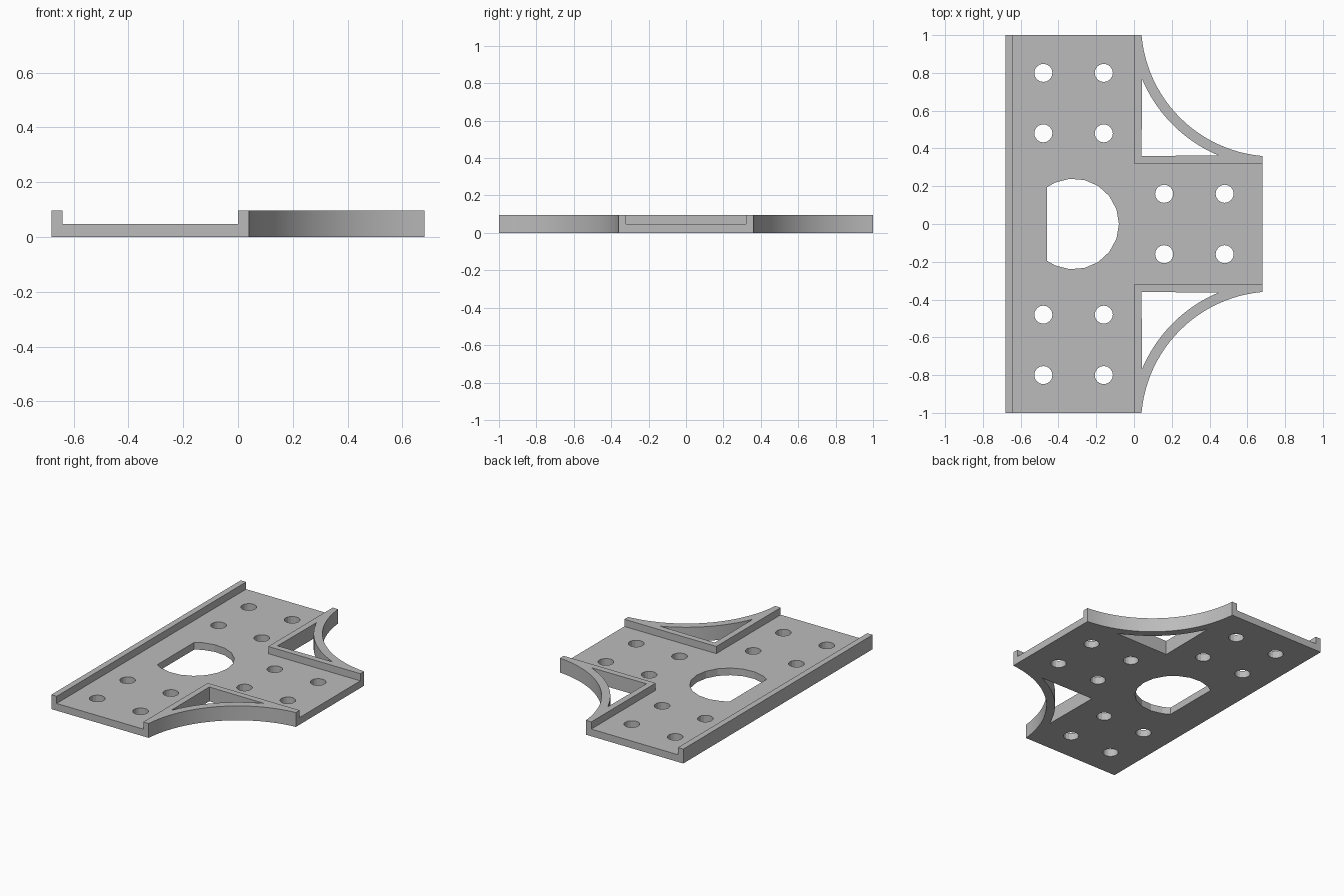
import bpy, bmesh, math

if "Cube" in bpy.data.objects:
    bpy.data.objects.remove(bpy.data.objects["Cube"])

FLOOR, TOP = 0.048, 0.096      # floor height, rim height
CX, CY = 0.74, 1.06            # centre of the concave corner arcs
R_OUT, R_IN = 0.7026, 0.756    # outer face and inner face of the arc webs


def circle(x, y, r, n):
    return [(x + r * math.cos(2 * math.pi * i / n),
             y + r * math.sin(2 * math.pi * i / n)) for i in range(n)]


def arc(r, start, end, n=24):
    """Arc about the corner centre, from one point's angle to another's."""
    a = math.atan2(start[1] - CY, start[0] - CX) % (2 * math.pi)
    b = math.atan2(end[1] - CY, end[0] - CX) % (2 * math.pi)
    return [(CX + r * math.cos(a + (b - a) * i / n),
             CY + r * math.sin(a + (b - a) * i / n)) for i in range(n + 1)]


def flip(pts):
    return [(x, -y) for x, y in reversed(pts)]


def prism(name, loops, z0, z1):
    """Solid from a filled outline with holes, extruded from z0 to z1."""
    cu = bpy.data.curves.new(name + "_outline", 'CURVE')
    cu.dimensions, cu.fill_mode = '2D', 'BOTH'
    cu.extrude = (z1 - z0) / 2
    for pts in loops:
        sp = cu.splines.new('POLY')
        sp.points.add(len(pts) - 1)
        for p, (x, y) in zip(sp.points, pts):
            p.co = (x, y, 0, 1)
        sp.use_cyclic_u = True
    tmp = bpy.data.objects.new(name + "_tmp", cu)
    bpy.context.collection.objects.link(tmp)
    bpy.context.view_layer.update()
    me = bpy.data.meshes.new_from_object(
        tmp.evaluated_get(bpy.context.evaluated_depsgraph_get()))
    bpy.data.objects.remove(tmp)
    bm = bmesh.new()
    bm.from_mesh(me)
    bmesh.ops.remove_doubles(bm, verts=bm.verts, dist=1e-5)
    bmesh.ops.translate(bm, verts=bm.verts, vec=(0, 0, (z0 + z1) / 2))
    bmesh.ops.recalc_face_normals(bm, faces=bm.faces)
    bm.to_mesh(me)
    bm.free()
    for p in me.polygons:
        p.use_smooth = False
    ob = bpy.data.objects.new(name, me)
    bpy.context.collection.objects.link(ob)
    return ob


# Outer contour: rectangle with a tongue and two concave corners
corner = arc(R_OUT, (0.68, 0.36), (0.04, 1.0))
corner.reverse()                                  # from back edge to tongue
contour = [(-0.68, -1), (-0.68, 1)] + corner + flip(corner)

# Openings: corner triangles, flat-sided centre hole, screw holes
web = [(0.04, 0.36)] + arc(R_IN, (0.04, 0.766), (0.446, 0.36))
centre = [(max(x, -0.46), y) for x, y in circle(-0.32, 0, 0.24, 19)
          if x > -0.46]
h = math.sqrt(0.24 ** 2 - 0.14 ** 2)
k = next(i for i, p in enumerate(centre) if p[1] < -0.01)
centre[k:k] = [(-0.46, h), (-0.46, -h)]
screws = [(x, s * y) for x in (-0.48, -0.16) for y in (0.48, 0.8) for s in (1, -1)]
screws += [(x, s * 0.16) for x in (0.16, 0.48) for s in (1, -1)]
loops = [contour, web, flip(web), centre]
loops += [circle(x, y, 0.048, 16) for x, y in screws]
plate = prism("mounting_plate", loops, 0, TOP)

# Sunken T-shaped channel that leaves the rims standing
channel = [(-0.64, -1.1), (0, -1.1), (0, -0.32), (0.8, -0.32),
           (0.8, 0.32), (0, 0.32), (0, 1.1), (-0.64, 1.1)]
cutter = prism("channel_cutter", [channel], FLOOR, 0.2)
cutter.hide_render = True
mod = plate.modifiers.new("channel", 'BOOLEAN')
mod.operation, mod.solver, mod.object = 'DIFFERENCE', 'EXACT', cutter
bpy.context.view_layer.objects.active = plate
plate.select_set(True)
bpy.ops.object.modifier_apply(modifier=mod.name)
bpy.data.objects.remove(cutter)

grey = bpy.data.materials.new("light_grey")
grey.diffuse_color = (0.5, 0.5, 0.5, 1)
grey.use_nodes = True
grey.node_tree.nodes["Principled BSDF"].inputs["Base Color"].default_value = grey.diffuse_color
plate.data.materials.clear()
plate.data.materials.append(grey)
bpy.ops.object.shade_smooth_by_angle(angle=math.radians(15))
